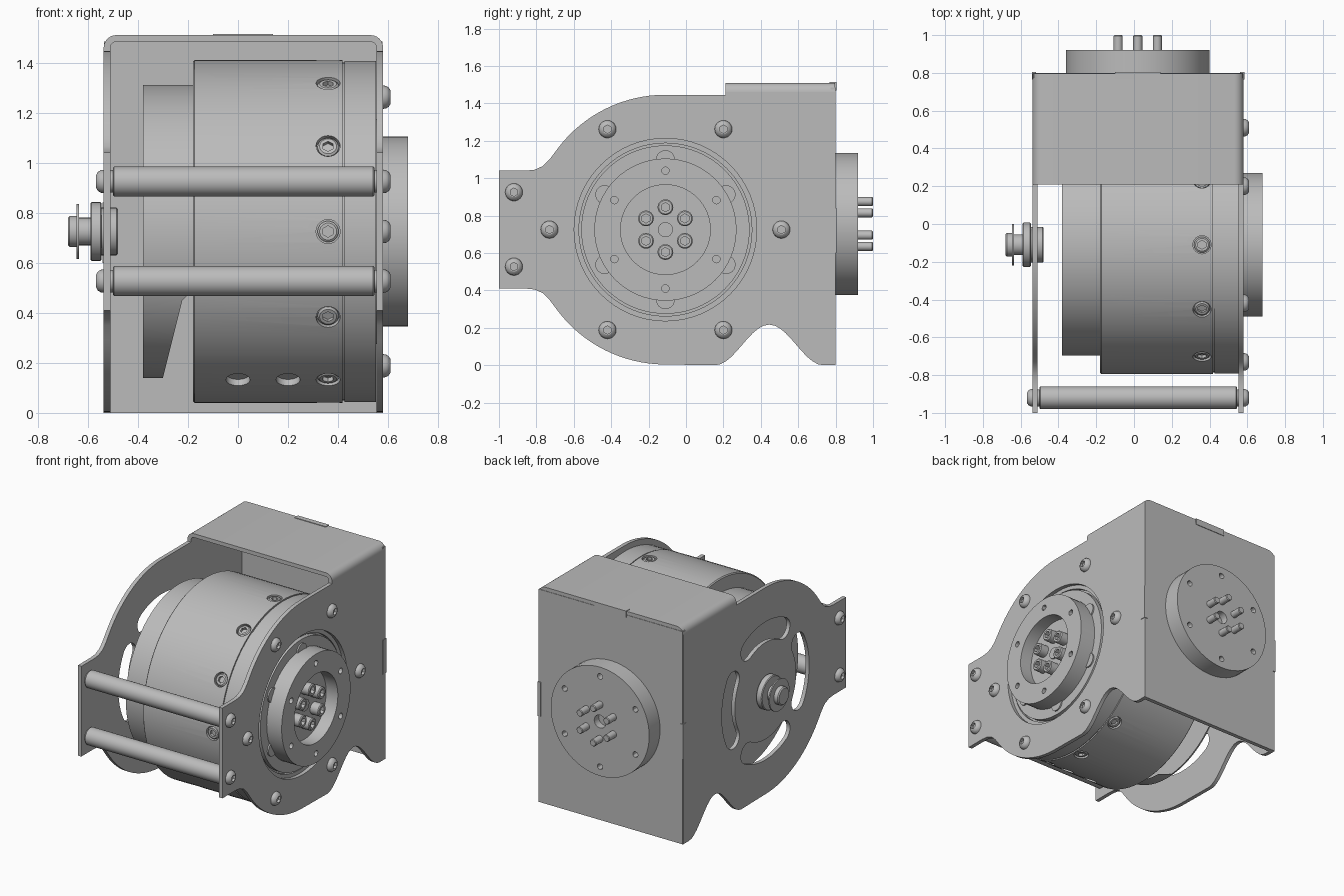
import bpy, bmesh
from math import sin, cos, pi, radians
from mathutils import Vector, Matrix

if "Cube" in bpy.data.objects:
    bpy.data.objects.remove(bpy.data.objects["Cube"])

grey = bpy.data.materials.new("machined grey")
grey.use_nodes = True
grey.diffuse_color = (0.5, 0.5, 0.5, 1)
grey.node_tree.nodes["Principled BSDF"].inputs["Base Color"].default_value = (0.5, 0.5, 0.5, 1)

X, Y, Z = Vector((1, 0, 0)), Vector((0, 1, 0)), Vector((0, 0, 1))
AY, AZ = -0.11, 0.725            # motor axis
AXIS = Vector((0, AY, AZ))
DISC = Vector((0.02, 0, 0.755))  # rear connector centre


def finish(name, bm):
    bmesh.ops.remove_doubles(bm, verts=bm.verts, dist=1e-5)
    bmesh.ops.recalc_face_normals(bm, faces=bm.faces)
    mesh = bpy.data.meshes.new(name)
    bm.to_mesh(mesh)
    bm.free()
    mesh.materials.append(grey)
    ob = bpy.data.objects.new(name, mesh)
    bpy.context.scene.collection.objects.link(ob)
    return ob


def activate(ob):
    bpy.ops.object.select_all(action='DESELECT')
    ob.select_set(True)
    bpy.context.view_layer.objects.active = ob


def smooth(ob):
    activate(ob)
    bpy.ops.object.shade_smooth_by_angle(angle=radians(30))
    return ob


def add_lathe(bm, profile, pos, axis, segs, hex_rings):
    """Revolve (radius, height) points; the first hex_rings rings are hexagonal."""
    mat = Matrix.Translation(pos) @ axis.to_track_quat('Z', 'Y').to_matrix().to_4x4()
    rings = []
    for i, (r, h) in enumerate(profile):
        ring = []
        for k in range(segs):
            a = 2 * pi * k / segs
            rr = r / cos((a + pi / 6) % (pi / 3) - pi / 6) if i < hex_rings else r
            ring.append(bm.verts.new(mat @ Vector((rr * cos(a), rr * sin(a), h))))
        rings.append(ring)
    for lo, hi in zip(rings, rings[1:]):
        for k in range(segs):
            n = (k + 1) % segs
            bm.faces.new((lo[k], lo[n], hi[n], hi[k]))
    bmesh.ops.remove_doubles(bm, verts=bm.verts, dist=1e-5)


def lathe(name, profile, places, segs=24, hex_rings=0):
    bm = bmesh.new()
    for pos, axis in places:
        add_lathe(bm, profile, pos, axis, segs, hex_rings)
    return smooth(finish(name, bm))


def rod(name, r, lo, hi, places, segs=24):
    return lathe(name, [(0, lo), (r, lo), (r, hi), (0, hi)], places, segs)


def prism(name, outlines, lo, hi, place):
    bm = bmesh.new()
    for pts in outlines:
        face = bm.faces.new([bm.verts.new(place(lo, *p)) for p in pts])
        out = bmesh.ops.extrude_face_region(bm, geom=[face])["geom"]
        shift = place(hi, 0, 0) - place(lo, 0, 0)
        bmesh.ops.translate(bm, vec=shift, verts=[v for v in out if isinstance(v, bmesh.types.BMVert)])
    return smooth(finish(name, bm))


def cut(ob, cutter):
    activate(ob)
    mod = ob.modifiers.new("cut", 'BOOLEAN')
    mod.operation, mod.solver, mod.object = 'DIFFERENCE', 'EXACT', cutter
    bpy.ops.object.modifier_apply(modifier=mod.name)
    bpy.data.objects.remove(cutter)
    smooth(ob)


def ring(centre, r, axis, n=6, start=90):
    """Evenly spaced places on a circle facing along axis."""
    side = Y if abs(axis.x) > 0.5 else X
    return [(centre + side * r * cos(a) + Z * r * sin(a), axis)
            for a in (radians(start + 360 * k / n) for k in range(n))]


def along_x(x, y, z):
    return Vector((x, y, z))


def along_y(y, x, z):
    return Vector((x, y, z))


def arc(cx, cy, r, a0, a1, n):
    return [(cx + r * cos(a), cy + r * sin(a))
            for a in (radians(a0 + (a1 - a0) * k / n) for k in range(n + 1))]


# Side plates: round body, square nose, scalloped foot
nose = arc(AY, AZ, 0.721, 90, 143, 16) + [(-0.73, 1.1), (-0.765, 1.065), (-0.81, 1.045), (-0.86, 1.04), (-1, 1.04)]
scallop = [(0.445 + 0.29 * u / 10, 0.1085 * (1 + cos(pi * u / 10))) for u in range(-10, 11)]
outline = [(0.21, 1.446)] + nose + [(y, 2 * AZ - z) for y, z in reversed(nose)]
outline += scallop + [(0.797, 0), (0.797, 1.46), (0.21, 1.46)]
left_plate = prism("left_side_plate", [outline], 0.553, 0.58, along_x)
right_plate = prism("right_side_plate", [outline], -0.537, -0.51, along_x)
cut(left_plate, rod("cutter", 0.488, 0.5, 0.65, [(AXIS, X)], 64))


def bean(mid):
    r, w, half = 0.41, 0.072, 29
    tip = [(AY + r * cos(radians(mid + s * half)), AZ + r * sin(radians(mid + s * half))) for s in (1, -1)]
    pts = arc(AY, AZ, r + w, mid - half, mid + half, 12)
    pts += arc(*tip[0], w, mid + half, mid + half + 180, 8)[1:-1]
    pts += arc(AY, AZ, r - w, mid + half, mid - half, 12)
    return pts + arc(*tip[1], w, mid - half + 180, mid - half + 360, 8)[1:-1]


cut(right_plate, prism("cutter", [bean(m) for m in (0, 90, 180, 270)], -0.6, -0.45, along_x))

# Bent top plate, back plate and locating tabs
outer = [(-0.537, 1.44)] + arc(-0.487, 1.46, 0.05, 180, 90, 6) + arc(0.53, 1.46, 0.05, 90, 0, 6) + [(0.58, 1.44)]
inner = [(0.553, 1.44)] + arc(0.53, 1.46, 0.023, 0, 90, 6) + arc(-0.487, 1.46, 0.023, 90, 180, 6) + [(-0.51, 1.44)]
prism("top_plate", [outer + inner], 0.21, 0.797, along_y)


def box(name, x0, x1, y0, y1, z0, z1):
    return prism(name, [[(x0, z0), (x1, z0), (x1, z1), (x0, z1)]], y0, y1, along_y)


box("back_plate", -0.535, 0.578, 0.772, 0.8, 0, 1.485)
box("top_tab", -0.1, 0.14, 0.768, 0.804, 1.47, 1.514)
for name, x0, x1 in (("left_tab", 0.56, 0.584), ("right_tab", -0.541, -0.52)):
    box(name, x0, x1, 0.765, 0.804, 0.6, 0.84)

# Motor body with grooves and countersunk holes around the rim
body = lathe("motor_body", [
    (0, -0.18), (0.678, -0.18), (0.685, -0.173), (0.685, 0.418), (0.675, 0.418), (0.675, 0.426),
    (0.682, 0.426), (0.682, 0.552), (0.462, 0.552), (0.462, 0.53), (0.45, 0.53),
    (0.45, 0.565), (0, 0.565)], [(AXIS, X)], 96)


def rim(x, deg):
    d = Vector((0, -cos(radians(deg)), sin(radians(deg))))
    return (AXIS + X * x + d * 0.685, d)


rim_screws = [rim(0.36, 30 * k) for k in range(12)]
cut(body, rod("cutter", 0.048, -0.03, 0.03, rim_screws + [rim(0, -60), rim(0.2, -60)]))
lathe("rim_screws", [(0, -0.022), (0.02, -0.022), (0.02, -0.004), (0.034, -0.004), (0.042, -0.01), (0.042, -0.035)],
      rim_screws, hex_rings=3)

# Rear drum, its shell torn open on the underside
bm = bmesh.new()
add_lathe(bm, [(0, -0.38), (0.585, -0.38), (0.585, -0.17)], AXIS, X, 64, 0)
for v in bm.verts:
    if v.co.x > -0.2 and v.co.z < 0.46:
        v.co.x = -0.37 if v.co.y > AY else -0.3 + 0.25 * (v.co.z - 0.14)
smooth(finish("rear_drum", bm))

# Output flange with recessed centre and bolts
flange = lathe("output_flange", [(0, 0.56), (0.38, 0.56), (0.38, 0.68), (0.24, 0.68), (0.24, 0.59), (0, 0.59)],
               [(AXIS, X)], 64)
cut(flange, rod("cutter", 0.02, 0.62, 0.72, ring(AXIS, 0.315, X), 12))
socket_bolt = [(0, 0.62), (0.021, 0.62), (0.021, 0.655), (0.036, 0.655), (0.042, 0.649), (0.042, 0.58)]
lathe("flange_bolts", socket_bolt, ring(AXIS, 0.12, X), hex_rings=3)
rod("flange_centre_pin", 0.04, 0.58, 0.6, [(AXIS, X)])
rod("bearing_screws", 0.05, 0.55, 0.575, ring(AXIS, 0.375, X))

# Button head screws on the plates
bars = [Vector((0, -0.92, z)) for z in (0.925, 0.527)]
button = [(0, 0.012), (0.019, 0.012), (0.019, 0.03), (0.026, 0.03), (0.038, 0.023), (0.045, 0.012), (0.047, 0)]
places = ring(AXIS + X * 0.58, 0.62, X, start=0)
places += [(b + X * 0.58, X) for b in bars] + [(b - X * 0.537, -X) for b in bars]
lathe("button_screws", button, places, hex_rings=3)

# Front spacer bars
lathe("spacer_bars", [(0, -0.515), (0.045, -0.515), (0.045, -0.5), (0.055, -0.5), (0.06, -0.495),
                      (0.06, 0.54), (0.055, 0.545), (0.045, 0.545), (0.045, 0.556), (0, 0.556)],
      [(b, X) for b in bars], 32)

# Stub shaft on the right side
lathe("stub_shaft", [(0, -0.68), (0.055, -0.68), (0.062, -0.673), (0.062, -0.645), (0.11, -0.645), (0.11, -0.636),
                     (0.055, -0.636), (0.055, -0.59), (0.112, -0.59), (0.117, -0.585), (0.117, -0.55),
                     (0.112, -0.545), (0.095, -0.545), (0.095, -0.485), (0.09, -0.48), (0, -0.48)],
      [(AXIS, X)], 48)

# Rear connector disc with pins
disc = rod("rear_disc", 0.38, 0.79, 0.92, [(DISC, Y)], 64)
cut(disc, rod("cutter", 0.02, 0.87, 0.95, ring(DISC, 0.315, Y), 12))
cut(disc, rod("cutter", 0.045, 0.87, 0.95, [(DISC, Y)]))
lathe("rear_pins", [(0, 0.91), (0.024, 0.91), (0.024, 0.995), (0.02, 1), (0, 1)], ring(DISC, 0.12, Y), 20)
